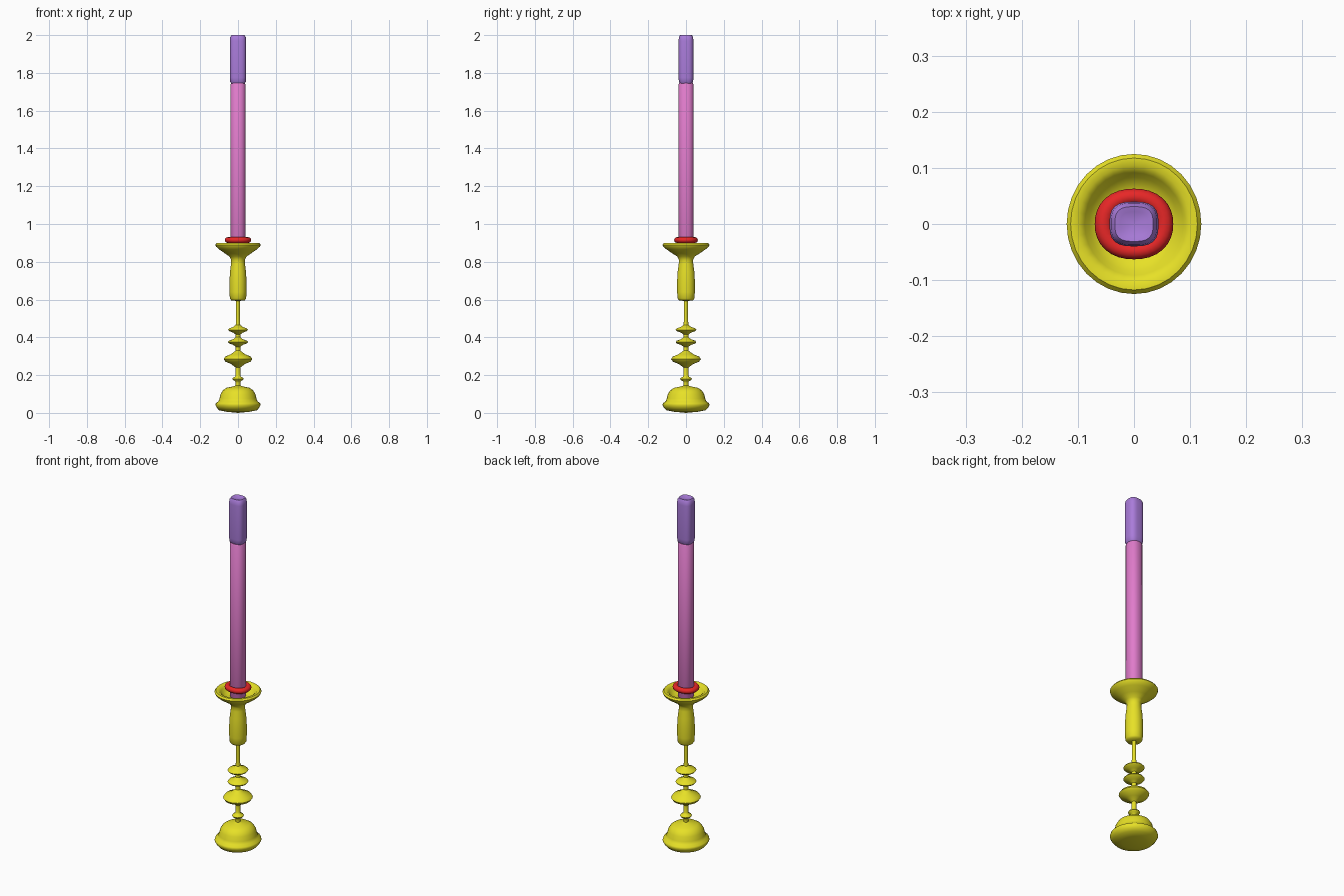
import bpy, bmesh, math

if "Cube" in bpy.data.objects:
    bpy.data.objects.remove(bpy.data.objects["Cube"])

def material(name, rgb):
    m = bpy.data.materials.new(name)
    m.diffuse_color = (*rgb, 1)
    m.use_nodes = True
    m.node_tree.nodes["Principled BSDF"].inputs["Base Color"].default_value = m.diffuse_color
    return m

def lathe(name, profile, mat, sy=1.0, power=2.0, n=32, angle=50):
    """Revolve (radius, z) points; power > 2 squares off the cross-section."""
    bm = bmesh.new()
    rings = []
    for r, z in profile:
        if r == 0:
            rings.append([bm.verts.new((0, 0, z))])
            continue
        ring = []
        for i in range(n):
            a = 2 * math.pi * i / n
            c, s = math.cos(a), math.sin(a)
            k = r / (abs(c) ** power + abs(s) ** power) ** (1 / power)
            ring.append(bm.verts.new((k * c, k * s * sy, z)))
        rings.append(ring)
    for a, b in zip(rings, rings[1:]):
        for i in range(n):
            j = (i + 1) % n
            if len(a) == 1:
                bm.faces.new((a[0], b[j], b[i]))
            elif len(b) == 1:
                bm.faces.new((a[i], a[j], b[0]))
            else:
                bm.faces.new((a[i], a[j], b[j], b[i]))
    bmesh.ops.recalc_face_normals(bm, faces=bm.faces)
    me = bpy.data.meshes.new(name)
    bm.to_mesh(me)
    bm.free()
    me.materials.append(mat)
    ob = bpy.data.objects.new(name, me)
    bpy.context.collection.objects.link(ob)
    bpy.context.view_layer.objects.active = ob
    ob.select_set(True)
    bpy.ops.object.shade_smooth_by_angle(angle=math.radians(angle))
    ob.select_set(False)
    return ob

yellow = material("yellow", (0.8, 0.75, 0.02))
red = material("red", (0.8, 0.02, 0.02))
pink = material("pink", (0.75, 0.2, 0.6))
purple = material("purple", (0.4, 0.2, 0.7))

def bead(r, z, h, stem=0.012):
    """Lens-shaped swelling on the stem."""
    return [(stem, z - h * 1.5), (r * 0.5, z - h * 0.85), (r * 0.88, z - h * 0.45), (r, z),
            (r * 0.88, z + h * 0.45), (r * 0.5, z + h * 0.85), (stem, z + h * 1.5)]

# Candlestick: domed foot
profile = [(0, 0.0), (0.06, 0.006), (0.1, 0.014), (0.112, 0.027), (0.12, 0.042), (0.117, 0.052),
           (0.104, 0.06), (0.098, 0.075), (0.092, 0.1), (0.08, 0.12), (0.06, 0.133),
           (0.03, 0.139), (0.012, 0.145)]
# Beaded stem
profile += bead(0.03, 0.18, 0.014)
profile += bead(0.076, 0.285, 0.03)
profile += bead(0.053, 0.375, 0.017)
profile += bead(0.053, 0.44, 0.017)
# Socket and drip dish
profile += [(0.01, 0.52), (0.011, 0.593), (0.036, 0.596), (0.043, 0.606), (0.045, 0.64),
            (0.045, 0.7), (0.042, 0.75), (0.037, 0.79), (0.036, 0.81), (0.045, 0.828),
            (0.07, 0.845), (0.1, 0.866), (0.116, 0.88), (0.12, 0.89), (0.113, 0.899),
            (0.1, 0.899), (0.088, 0.888), (0.08, 0.873), (0.06, 0.86), (0.03, 0.855), (0, 0.855)]
lathe("candlestick", profile, yellow, sy=1.04)

# Ring around the candle
ring = [(0.054 + 0.016 * math.cos(t * math.pi / 6), 0.915 + 0.015 * math.sin(t * math.pi / 6))
        for t in range(13)]
collar = lathe("collar_ring", ring, red, sy=0.9, power=2.2)
bm = bmesh.new()
bm.from_mesh(collar.data)
bmesh.ops.remove_doubles(bm, verts=bm.verts, dist=1e-5)
bm.to_mesh(collar.data)
bm.free()

# Candle body
lathe("candle", [(0, 0.86), (0.036, 0.86), (0.04, 0.868), (0.04, 1.74), (0.036, 1.746), (0, 1.746)],
      pink, power=2.3)

# Tip sleeve with slightly dished top
lathe("candle_tip", [(0, 1.742), (0.034, 1.742), (0.041, 1.752), (0.0435, 1.775), (0.0435, 1.97),
                     (0.041, 1.99), (0.034, 2.0), (0.024, 1.998), (0, 1.99)],
      purple, sy=0.91, power=3)
